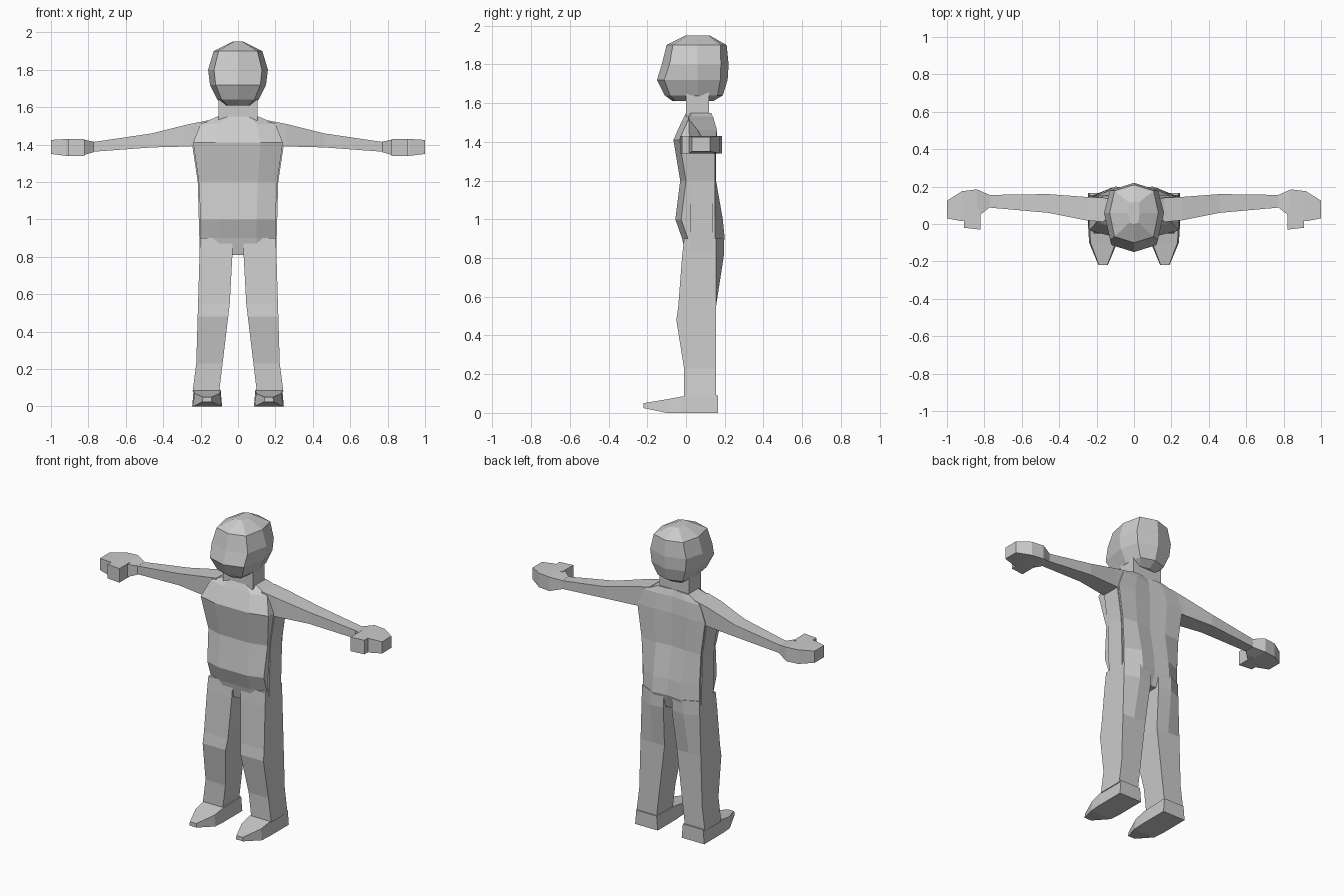
import bpy
import bmesh

cube = bpy.data.objects.get("Cube")
if cube:
    bpy.data.objects.remove(cube, do_unlink=True)

shade = (0.6, 0.6, 0.6, 1)
grey = bpy.data.materials.new("plain grey")
grey.use_nodes = True
grey.diffuse_color = shade
grey.node_tree.nodes["Principled BSDF"].inputs["Base Color"].default_value = shade


def loft(name, rings, mirror=False):
    """Skin a closed tube through rings of equal length, capping both ends."""
    bm = bmesh.new()
    rows = [[bm.verts.new(point) for point in ring] for ring in rings]
    for lower, upper in zip(rows, rows[1:]):
        for i in range(len(lower)):
            bm.faces.new((lower[i - 1], lower[i], upper[i], upper[i - 1]))
    bm.faces.new(rows[0])
    bm.faces.new(rows[-1])
    bmesh.ops.recalc_face_normals(bm, faces=bm.faces)
    mesh = bpy.data.meshes.new(name)
    bm.to_mesh(mesh)
    bm.free()
    mesh.materials.append(grey)
    obj = bpy.data.objects.new(name, mesh)
    bpy.context.collection.objects.link(obj)
    if mirror:
        modifier = obj.modifiers.new("Mirror", "MIRROR")
        modifier.use_mirror_merge = False


def both_sides(outline, height):
    """Close a half outline, running front to back, with its mirror image."""
    left = [(x, y, height) for x, y in outline]
    right = [(-x, y, height) for x, y in reversed(outline) if x > 0]
    return left + right


def torso_ring(height, half, front, back):
    """Broad front and back with chamfered corners and a shallow spine."""
    return both_sides([(half / 2, front), (half, front + 0.03), (half, min(back, 0.15)),
                       (half / 2, back), (0, back - 0.01)], height)


def head_ring(height, half, front, back):
    """Eight-sided outline with a ridge at the front and the back."""
    corner, inset = half * 0.8, half / 4
    return both_sides([(0, front), (corner, front + inset), (half, 0.06),
                       (corner, back - inset), (0, back)], height)


def leg_ring(height, front, bulge=0, flare=0):
    """Legs spread and thicken downwards; the bulge swells the back."""
    inner = max(0.03, 0.11 - 0.12 * height)
    outer = 0.23 - 0.03 * height + flare
    back = 0.155
    middle = (inner + outer) / 2
    outline = [(inner, front), (outer, front), (outer, back),
               (middle, back + bulge), (inner, back + bulge * 0.8)]
    return [(x, y, height) for x, y in outline]


def arm_ring(x, front, back, bottom=1.34, top=1.43):
    """Rectangle across the arm."""
    return [(x, front, bottom), (x, back, bottom), (x, back, top), (x, front, top)]


def foot_ring(y, half, bottom, top):
    """Rectangle across the foot, slightly narrower on top."""
    middle, upper = 0.165, half * 0.9
    return [(middle - half, y, bottom), (middle + half, y, bottom),
            (middle + upper, y, top), (middle - upper, y, top)]


# Torso from hips to collar
loft("torso", [
    torso_ring(height=0.81, half=0.19, front=0, back=0.17),
    torso_ring(height=0.9, half=0.2, front=-0.02, back=0.2),
    torso_ring(height=1, half=0.2, front=-0.055, back=0.19),
    torso_ring(height=1.2, half=0.21, front=-0.03, back=0.155),
    torso_ring(height=1.41, half=0.24, front=-0.065, back=0.155),
    torso_ring(height=1.51, half=0.2, front=-0.02, back=0.145),
    torso_ring(height=1.55, half=0.11, front=0, back=0.13),
])

# Flat panels that run down the flanks over the hips
loft("side_panel", [
    [(edge - side, y, height) for side, y in ((0, 0.02), (0, 0.14), (0.03, 0.14), (0.03, 0.02))]
    for height, edge in ((0.83, 0.205), (1.2, 0.215), (1.4, 0.245))
], mirror=True)

# Neck and head
loft("neck", [both_sides([(0.105, 0), (0.105, 0.12)], height) for height in (1.53, 1.66)])
loft("head", [
    head_ring(height=1.61, half=0.07, front=-0.07, back=0.14),
    head_ring(height=1.64, half=0.11, front=-0.11, back=0.19),
    head_ring(height=1.72, half=0.15, front=-0.15, back=0.215),
    head_ring(height=1.8, half=0.16, front=-0.125, back=0.22),
    head_ring(height=1.9, half=0.13, front=-0.1, back=0.21),
    head_ring(height=1.95, half=0.03, front=0, back=0.12),
])

# Arms taper from shoulder through elbow to wrist
loft("arm", [
    arm_ring(x=0.16, front=0.01, back=0.14, bottom=1.4, top=1.53),
    arm_ring(x=0.26, front=0.02, back=0.145, bottom=1.39, top=1.51),
    arm_ring(x=0.46, front=0.06, back=0.16, bottom=1.385, top=1.46),
    arm_ring(x=0.8, front=0.09, back=0.155, bottom=1.36, top=1.41),
], mirror=True)

# Hands with a thumb pointing forward
loft("hand", [
    arm_ring(x=0.77, front=0.09, back=0.155, bottom=1.36, top=1.415),
    arm_ring(x=0.84, front=0.035, back=0.185),
    arm_ring(x=0.92, front=0.015, back=0.175),
    arm_ring(x=1, front=0.03, back=0.125, bottom=1.35, top=1.425),
], mirror=True)
loft("thumb", [
    arm_ring(x=0.82, front=-0.03, back=0.08),
    arm_ring(x=0.91, front=-0.02, back=0.08),
], mirror=True)

# Legs from ankle through knee to buttock
loft("leg", [
    leg_ring(height=0.08, front=-0.01, flare=0.015),
    leg_ring(height=0.23, front=-0.01),
    leg_ring(height=0.48, front=-0.05),
    leg_ring(height=0.55, front=-0.04),
    leg_ring(height=0.81, front=-0.02, bulge=0.04),
    leg_ring(height=0.9, front=-0.01, bulge=0.04),
], mirror=True)

# Feet from heel to toe
loft("foot", [
    foot_ring(y=0.165, half=0.08, bottom=0, top=0.09),
    foot_ring(y=-0.02, half=0.08, bottom=0, top=0.085),
    foot_ring(y=-0.1, half=0.075, bottom=0, top=0.07),
    foot_ring(y=-0.22, half=0.025, bottom=0.025, top=0.05),
], mirror=True)
